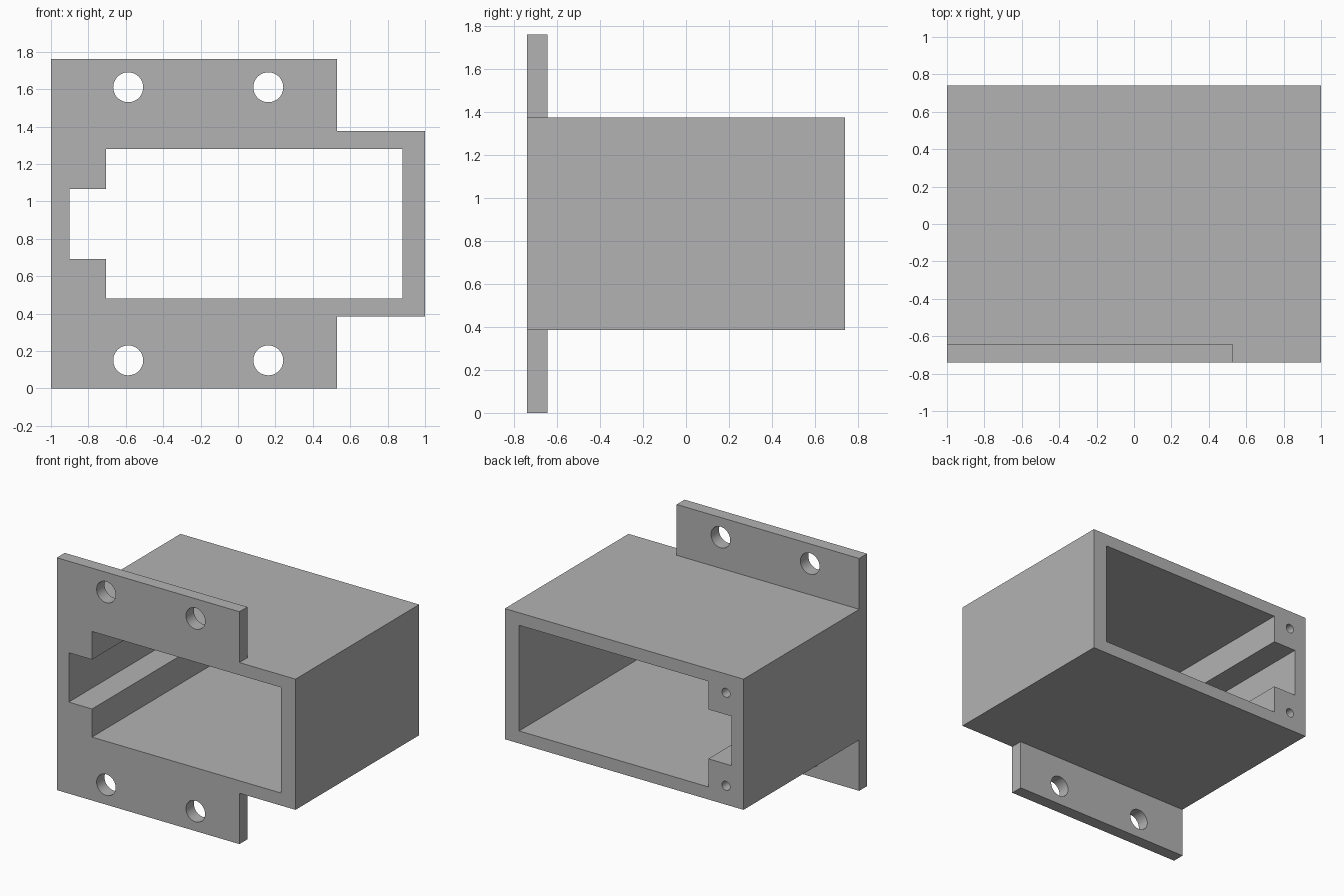
import bpy
import bmesh
import math

if "Cube" in bpy.data.objects:
    bpy.data.objects.remove(bpy.data.objects["Cube"], do_unlink=True)

FRONT, BACK = -0.74, 0.74
FLANGE_BACK = -0.645
MID_Z = 0.88

grey = bpy.data.materials.new("plain_grey")
grey.use_nodes = True
colour = (0.45, 0.45, 0.45, 1)
grey.diffuse_color = colour
grey.node_tree.nodes["Principled BSDF"].inputs["Base Color"].default_value = colour


def prism(name, outline, y0, y1):
    """Extrude an (x, z) outline along y."""
    bm = bmesh.new()
    face = bm.faces.new([bm.verts.new((x, y0, z)) for x, z in outline])
    extruded = bmesh.ops.extrude_face_region(bm, geom=[face])["geom"]
    verts = [g for g in extruded if isinstance(g, bmesh.types.BMVert)]
    bmesh.ops.translate(bm, verts=verts, vec=(0, y1 - y0, 0))
    bmesh.ops.recalc_face_normals(bm, faces=bm.faces)
    mesh = bpy.data.meshes.new(name)
    bm.to_mesh(mesh)
    bm.free()
    mesh.materials.append(grey)
    obj = bpy.data.objects.new(name, mesh)
    bpy.context.collection.objects.link(obj)
    return obj


def rectangle(x0, x1, z0, z1):
    return [(x0, z0), (x1, z0), (x1, z1), (x0, z1)]


def circle(x, z, radius, sides):
    turns = [math.tau * i / sides for i in range(sides)]
    return [(x + radius * math.cos(t), z + radius * math.sin(t)) for t in turns]


def combine(target, tool, operation):
    """Apply a boolean and discard the tool."""
    mod = target.modifiers.new("combine", "BOOLEAN")
    mod.operation = operation
    mod.solver = "EXACT"
    mod.object = tool
    bpy.context.view_layer.objects.active = target
    bpy.ops.object.modifier_apply(modifier=mod.name)
    bpy.data.objects.remove(tool, do_unlink=True)


# Box body with the mounting flange standing above and below it
housing = prism("housing", rectangle(-1, 1, 0.385, 1.375), FRONT, BACK)
flange = prism("flange", rectangle(-1, 0.53, 0, 2 * MID_Z), FRONT, FLANGE_BACK)
combine(housing, flange, "UNION")

# Through opening with a cable slot on the right side
half = [(0.88, 0.4), (-0.705, 0.4), (-0.705, 0.187), (-0.9, 0.187)]
opening = [(x, MID_Z + h) for x, h in half]
opening += [(x, MID_Z - h) for x, h in reversed(half)]
combine(housing, prism("opening", opening, FRONT - 0.1, BACK + 0.1), "DIFFERENCE")

for side in (-1, 1):
    # Mounting holes through the flange
    for x in (-0.587, 0.162):
        hole = prism("mount_hole", circle(x, MID_Z + side * 0.73, 0.08, 48),
                     FRONT - 0.1, FLANGE_BACK + 0.1)
        combine(housing, hole, "DIFFERENCE")
    # Blind screw holes in the back
    hole = prism("screw_hole", circle(-0.853, MID_Z + side * 0.352, 0.034, 32),
                 BACK - 0.4, BACK + 0.1)
    combine(housing, hole, "DIFFERENCE")

# Smooth hole walls, crisp edges
bpy.ops.object.select_all(action="DESELECT")
housing.select_set(True)
bpy.context.view_layer.objects.active = housing
bpy.ops.object.shade_smooth_by_angle(angle=math.radians(30))
